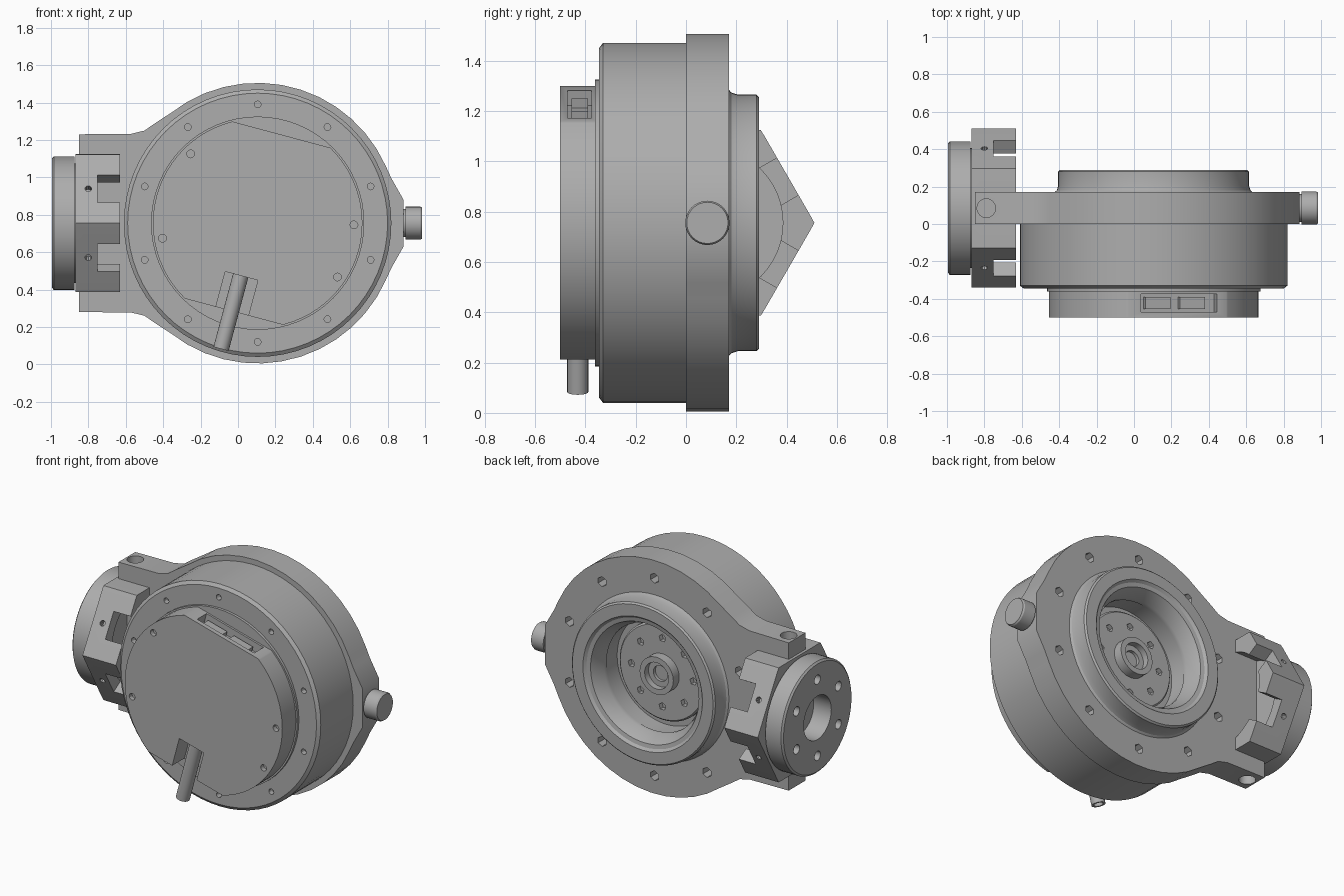
import bpy, bmesh, math
from mathutils import Matrix, Vector

if "Cube" in bpy.data.objects:
    bpy.data.objects.remove(bpy.data.objects["Cube"])

grey = bpy.data.materials.new("machined_grey")
grey.use_nodes = True
grey.diffuse_color = (0.42, 0.42, 0.42, 1)
grey.node_tree.nodes["Principled BSDF"].inputs["Base Color"].default_value = grey.diffuse_color

CX, CZ = 0.105, 0.755      # main axis, running along y
SY = 0.085                 # side axis, running along x
TILT = math.radians(15)    # cover details are turned by this angle
parts = []


def finish(name, bm, keep=True):
    bmesh.ops.recalc_face_normals(bm, faces=bm.faces)
    mesh = bpy.data.meshes.new(name)
    bm.to_mesh(mesh)
    bm.free()
    mesh.materials.append(grey)
    obj = bpy.data.objects.new(name, mesh)
    bpy.context.collection.objects.link(obj)
    if keep:
        parts.append(obj)
    return obj


def main_pt(r, a, y):
    return Vector((CX + r * math.cos(a), y, CZ + r * math.sin(a)))


def side_pt(r, a, x):
    return Vector((x, SY + r * math.cos(a), CZ + r * math.sin(a)))


def tilted(u, v, y):
    """Point in the turned frame of the front cover."""
    c, s = math.cos(TILT), math.sin(TILT)
    return Vector((CX + u * c + v * s, y, CZ - u * s + v * c))


def lathe(name, profile, place, segs=64, closed=False):
    """Turn (radius, position) points round one of the two axes."""
    bm = bmesh.new()
    rings = [[bm.verts.new(place(r, math.tau * i / segs, p)) for i in range(segs)]
             for r, p in profile]
    pairs = list(zip(rings, rings[1:]))
    if closed:
        pairs.append((rings[-1], rings[0]))
    else:
        bm.faces.new(rings[0])
        bm.faces.new(rings[-1])
    for a, b in pairs:
        for i in range(segs):
            j = (i + 1) % segs
            bm.faces.new((a[i], a[j], b[j], b[i]))
    return finish(name, bm)


def prism(name, outline, offset, keep=True):
    bm = bmesh.new()
    face = bm.faces.new([bm.verts.new(p) for p in outline])
    ext = bmesh.ops.extrude_face_region(bm, geom=[face])
    moved = [g for g in ext["geom"] if isinstance(g, bmesh.types.BMVert)]
    bmesh.ops.translate(bm, verts=moved, vec=offset)
    return finish(name, bm, keep)


def rods(name, ends, r, segs=16, keep=True):
    """One mesh of cylinders, each between a pair of points."""
    bm = bmesh.new()
    for a, b in ends:
        d = b - a
        m = Matrix.Translation((a + b) / 2) @ d.to_track_quat('Z', 'Y').to_matrix().to_4x4()
        bmesh.ops.create_cone(bm, cap_ends=True, segments=segs, radius1=r, radius2=r,
                              depth=d.length, matrix=m)
    return finish(name, bm, keep)


def tilted_box(name, u0, u1, v0, v1, y0, y1, keep=True):
    corners = [tilted(u, v, y0) for u, v in ((u0, v0), (u1, v0), (u1, v1), (u0, v1))]
    return prism(name, corners, (0, y1 - y0, 0), keep)


def cut(obj, *cutters):
    for c in cutters:
        mod = obj.modifiers.new("cut", 'BOOLEAN')
        mod.operation, mod.solver, mod.object = 'DIFFERENCE', 'EXACT', c
    dg = bpy.context.evaluated_depsgraph_get()
    obj.data = bpy.data.meshes.new_from_object(obj.evaluated_get(dg))
    obj.modifiers.clear()
    for c in cutters:
        bpy.data.objects.remove(c)


def main_holes(name, angles, radius, y0, y1, r, segs=12):
    return rods(name, [(main_pt(radius, a, y0), main_pt(radius, a, y1)) for a in angles],
                r, segs, keep=False)


bolt_angles = [math.radians(90 + 36 * i) for i in range(10)]

# Drum housing with a ring of bolt holes
drum = lathe("drum_housing", [(0.57, -0.362), (0.57, -0.345), (0.695, -0.345),
                              (0.715, -0.33), (0.715, 0.01)], main_pt)
cut(drum, main_holes("drum_cutter", bolt_angles, 0.635, -0.4, -0.31, 0.018))

# Mounting flange with arm on one side and small tab on the other
arm_top = [(-0.45, 0.53), (-0.5, 0.495), (-0.57, 0.478), (-0.85, 0.475)]
upper = [(0.885, 0), (0.885, 0.125), (0.82, 0.24)]
for i in range(14):
    a = math.radians(24 + 8 * i)
    upper.append((CX + 0.75 * math.cos(a), 0.75 * math.sin(a)))
upper += arm_top
outline = upper + [(x, -z) for x, z in reversed(upper[1:])]
flange = prism("mounting_flange", [Vector((x, 0, CZ + z)) for x, z in outline], (0, 0.17, 0))
cut(flange,
    rods("bore_cutter", [(main_pt(0, 0, 0.05), main_pt(0, 0, 0.3))], 0.35, 64, False),
    main_holes("flange_cutter", bolt_angles, 0.635, 0.1, 0.2, 0.032, 6),
    rods("arm_cutter", [(Vector((-0.79, SY, CZ + s * 0.4)), Vector((-0.79, SY, CZ + s * 0.5)))
                        for s in (-1, 1)], 0.05, 16, False))

# Raised ring round the rear bore
lathe("rear_ring", [(0.535, 0.165), (0.518, 0.18), (0.51, 0.205), (0.51, 0.28), (0.5, 0.29),
                    (0.425, 0.29), (0.41, 0.275), (0.385, 0.27), (0.345, 0.19), (0.345, 0.165)],
      main_pt, closed=True)

# Output plate and hub inside the bore
plate = lathe("output_plate", [(0.31, 0.04), (0.31, 0.08), (0.3, 0.09)], main_pt)
cut(plate, main_holes("plate_cutter", [math.tau * i / 8 for i in range(8)],
                      0.22, 0.06, 0.12, 0.025, 5))
lathe("output_hub", [(0.12, 0.06), (0.12, 0.15), (0.085, 0.15), (0.085, 0.11),
                     (0.05, 0.11), (0.05, 0.06)], main_pt, 24, True)

# Front cover: disc with two flats, cable notch and connector recess
disc = [(0.56 * math.cos(math.tau * i / 72), 0.56 * math.sin(math.tau * i / 72)) for i in range(72)]
disc = [(u, v) for u, v in disc if abs(v) < 0.49]
edge = math.sqrt(0.56 ** 2 - 0.49 ** 2)
half = [p for p in disc if p[1] >= 0] + [(edge, 0.49), (-edge, 0.49)]
half += [(u, -v) for u, v in half if abs(v) > 1e-4]
half.sort(key=lambda p: math.atan2(p[1], p[0]))
cover = prism("front_cover", [tilted(u, v, -0.5) for u, v in half], (0, 0.145, 0))
cut(cover,
    tilted_box("notch_cutter", -0.1, 0.08, -0.6, -0.295, -0.52, -0.375, False),
    tilted_box("recess_cutter", -0.2, 0.22, 0.43, 0.55, -0.47, -0.375, False),
    main_holes("cover_cutter", [math.radians(d) for d in (134, 189, -34, -1)],
               0.515, -0.52, -0.47, 0.021))
for u in (-0.1, 0.09):
    tilted_box("connector", u - 0.07, u + 0.07, 0.42, 0.465, -0.455, -0.39)

# Cable outlet pipe
pipe = rods("cable_pipe", [(tilted(-0.015, -0.7, -0.43), tilted(-0.015, -0.29, -0.43))], 0.042, 20)
cut(pipe, rods("pipe_cutter", [(tilted(-0.015, -0.75, -0.43), tilted(-0.015, -0.6, -0.43))],
               0.028, 16, False))

# Hexagonal side bracket: rounded corners, round cavity, slots and pin holes on each face
hexagon = []
for i in range(6):
    a = math.tau * i / 6
    hexagon += [side_pt(0.425, a + d, -0.868) for d in (-0.07, 0, 0.07)]
    for k, r in ((-3, 0.4105), (-1, 0.426)):
        hexagon[k] = side_pt(r, a + (-0.07 if k == -3 else 0.07), -0.868)
    hexagon[-1] = side_pt(0.4105, a + 0.07, -0.868)
bracket = prism("side_bracket", hexagon, (0.238, 0, 0))
slots, pins = [], []
face_angles = [math.tau * (i + 0.5) / 6 for i in range(6)]
for a in face_angles:
    t = Vector((0, -math.sin(a), math.cos(a))) * 0.085
    near, far = side_pt(0.27, a, -0.75), side_pt(0.42, a, -0.75)
    slots.append(prism("slot_cutter", [near - t, near + t, far + t, far - t], (0.15, 0, 0), False))
    pins.append((side_pt(0.33, a, -0.8), side_pt(0.4, a, -0.8)))
cut(bracket,
    rods("cavity_cutter", [(side_pt(0, 0, -0.79), side_pt(0, 0, -0.6))], 0.3, 48, False),
    rods("pin_cutter", pins, 0.018, 10, False), *slots)

# Output disc on the side, with shaft bore and bolt circle
side = lathe("side_disc", [(0.32, -0.85), (0.32, -0.875), (0.357, -0.875),
                           (0.357, -0.985), (0.345, -0.995)], side_pt)
cut(side,
    rods("shaft_cutter", [(side_pt(0, 0, -1.1), side_pt(0, 0, -0.87))], 0.14, 32, False),
    rods("bolt_cutter", [(side_pt(0.245, a, -1.05), side_pt(0.245, a, -0.9))
                         for a in face_angles], 0.03, 16, False))

# Plug on the tab
lathe("side_plug", [(0.075, 0.87), (0.075, 0.895), (0.088, 0.895), (0.088, 0.975),
                    (0.082, 0.985)], side_pt, 32)

# Smooth shading with sharp edges kept
bpy.ops.object.select_all(action='DESELECT')
for obj in parts:
    obj.select_set(True)
bpy.context.view_layer.objects.active = parts[0]
bpy.ops.object.shade_smooth_by_angle(angle=math.radians(30))
